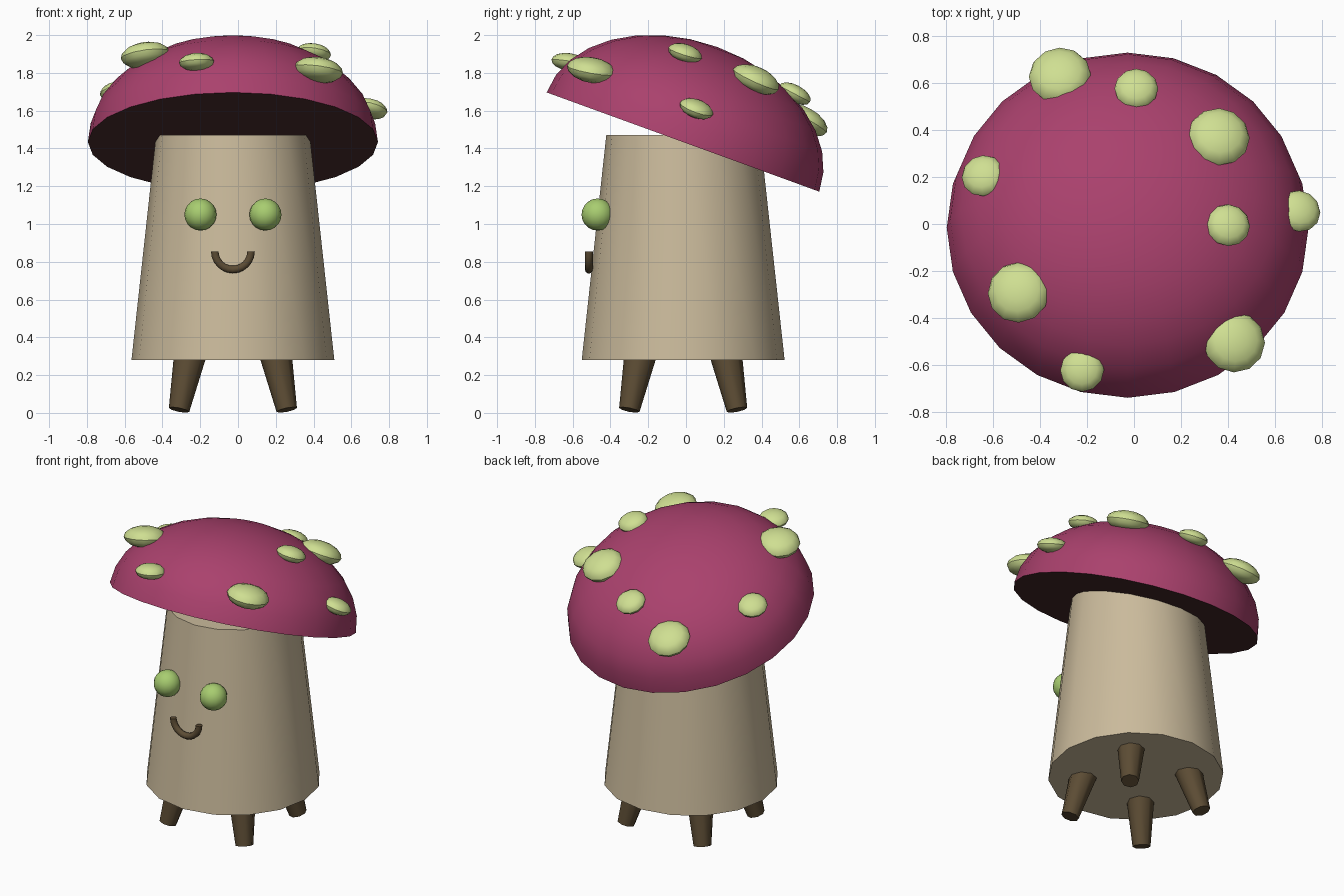
import bpy, bmesh, math
from mathutils import Vector, Matrix

if "Cube" in bpy.data.objects:
    bpy.data.objects.remove(bpy.data.objects["Cube"])

CX, CY = -0.027, -0.015          # trunk axis
TILT = math.radians(20)          # cap leans backwards


def srgb(r, g, b):
    def lin(c):
        c /= 255
        return c / 12.92 if c < 0.04045 else ((c + 0.055) / 1.055) ** 2.4
    return (lin(r), lin(g), lin(b), 1)


def material(name, *rgb):
    m = bpy.data.materials.new(name)
    m.diffuse_color = srgb(*rgb)
    m.use_nodes = True
    m.node_tree.nodes["Principled BSDF"].inputs["Base Color"].default_value = m.diffuse_color
    return m


CAP = material("cap magenta", 170, 65, 109)
GILL = material("underside dark brown", 78, 47, 48)
TRUNK = material("trunk beige", 203, 187, 156)
SPOT = material("spot pale green", 207, 223, 146)
EYE = material("eye green", 168, 205, 112)
WOOD = material("dark wood", 92, 76, 52)


def finish(bm, name, mats, matrix=Matrix(), angle=40):
    bmesh.ops.recalc_face_normals(bm, faces=bm.faces)
    me = bpy.data.meshes.new(name)
    bm.to_mesh(me)
    bm.free()
    for m in mats:
        me.materials.append(m)
    ob = bpy.data.objects.new(name, me)
    bpy.context.collection.objects.link(ob)
    ob.matrix_world = matrix
    bpy.ops.object.select_all(action='DESELECT')
    ob.select_set(True)
    bpy.context.view_layer.objects.active = ob
    bpy.ops.object.shade_smooth_by_angle(angle=math.radians(angle))
    return ob


def cone(name, bottom, top, r1, r2, sides, mat, angle=40):
    bottom, top = Vector(bottom), Vector(top)
    axis = top - bottom
    bm = bmesh.new()
    bmesh.ops.create_cone(bm, cap_ends=True, segments=sides, radius1=r1,
                          radius2=r2, depth=axis.length)
    rot = Vector((0, 0, 1)).rotation_difference(axis).to_matrix().to_4x4()
    finish(bm, name, [mat], Matrix.Translation((bottom + top) / 2) @ rot, angle)


def ball(name, centre, scale, mat, rot=Matrix(), u=16, v=10):
    bm = bmesh.new()
    bmesh.ops.create_uvsphere(bm, u_segments=u, v_segments=v, radius=1)
    bmesh.ops.scale(bm, vec=scale, verts=bm.verts)
    finish(bm, name, [mat], Matrix.Translation(centre) @ rot)


# trunk
cone("trunk", (CX, CY, 0.28), (CX, CY, 1.47), 0.537, 0.407, 16, TRUNK)

# four splayed legs
for sx, sy, name in ((-1, -1, "front_left"), (1, -1, "front_right"),
                     (-1, 1, "back_left"), (1, 1, "back_right")):
    cone("leg_" + name, (CX + sx * 0.285, CY + sy * 0.285, 0.016),
         (CX + sx * 0.222, CY + sy * 0.222, 0.33), 0.055, 0.088, 8, WOOD, 50)

# cap: flattened half sphere with a flat underside
cap_centre = Vector((CX, -0.016, 1.434))
cap_rot = Matrix.Rotation(-TILT, 4, 'X')
bm = bmesh.new()
bmesh.ops.create_uvsphere(bm, u_segments=24, v_segments=16, radius=1)
bmesh.ops.delete(bm, geom=[v for v in bm.verts if v.co.z < -0.01], context='VERTS')
bmesh.ops.contextual_create(bm, geom=[e for e in bm.edges if e.is_boundary])
bmesh.ops.scale(bm, vec=(0.768, 0.768, 0.535), verts=bm.verts)
for f in bm.faces:
    if all(abs(v.co.z) < 0.01 for v in f.verts):
        f.material_index = 1
finish(bm, "cap", [CAP, GILL], Matrix.Translation(cap_centre) @ cap_rot)

# spots: flattened balls that follow the cap's lean, turning slightly outwards
BIG, SMALL = 0.132, 0.093
spots = [(-0.315, 0.63, 1.55, BIG), (0.36, 0.37, 1.765, BIG),
         (0.425, -0.5, 1.815, BIG), (-0.49, -0.29, 1.893, BIG),
         (0.01, 0.575, 1.69, SMALL), (0.4, -0.005, 1.905, SMALL),
         (0.70, 0.055, 1.61, SMALL), (-0.64, 0.205, 1.70, SMALL),
         (-0.22, -0.62, 1.858, SMALL)]
for i, (x, y, z, r) in enumerate(spots):
    local = cap_rot.inverted() @ (Vector((x, y, z)) - cap_centre)
    normal = Vector((local.x * 0.3, local.y * 0.3, 1))
    turn = Vector((0, 0, 1)).rotation_difference(normal).to_matrix().to_4x4()
    ball(f"spot_{i + 1}", (x, y, z), (r, r, r * 0.5), SPOT, cap_rot @ turn, 12, 8)

# eyes
for s, name in ((-1, "left"), (1, "right")):
    ball("eye_" + name, (CX + s * 0.172, -0.468, 1.05), (0.085,) * 3, EYE)

# mouth: half ring swept from a small circle
bm = bmesh.new()
bmesh.ops.create_circle(bm, cap_ends=True, segments=10, radius=0.021,
                        matrix=Matrix.Translation((0.096, 0, 0)))
bmesh.ops.reverse_faces(bm, faces=bm.faces)
bmesh.ops.spin(bm, geom=bm.verts[:] + bm.edges[:] + bm.faces[:], cent=(0, 0, 0),
               axis=(0, 1, 0), angle=math.pi, steps=12, use_duplicate=False)
mouth = finish(bm, "mouth", [WOOD], Matrix.Translation((CX, -0.514, 0.855)), 50)
# keep the curve smiling whichever way the sweep turned
if sum(v.co.z for v in mouth.data.vertices) > 0:
    mouth.matrix_world = mouth.matrix_world @ Matrix.Rotation(math.pi, 4, 'Y')
